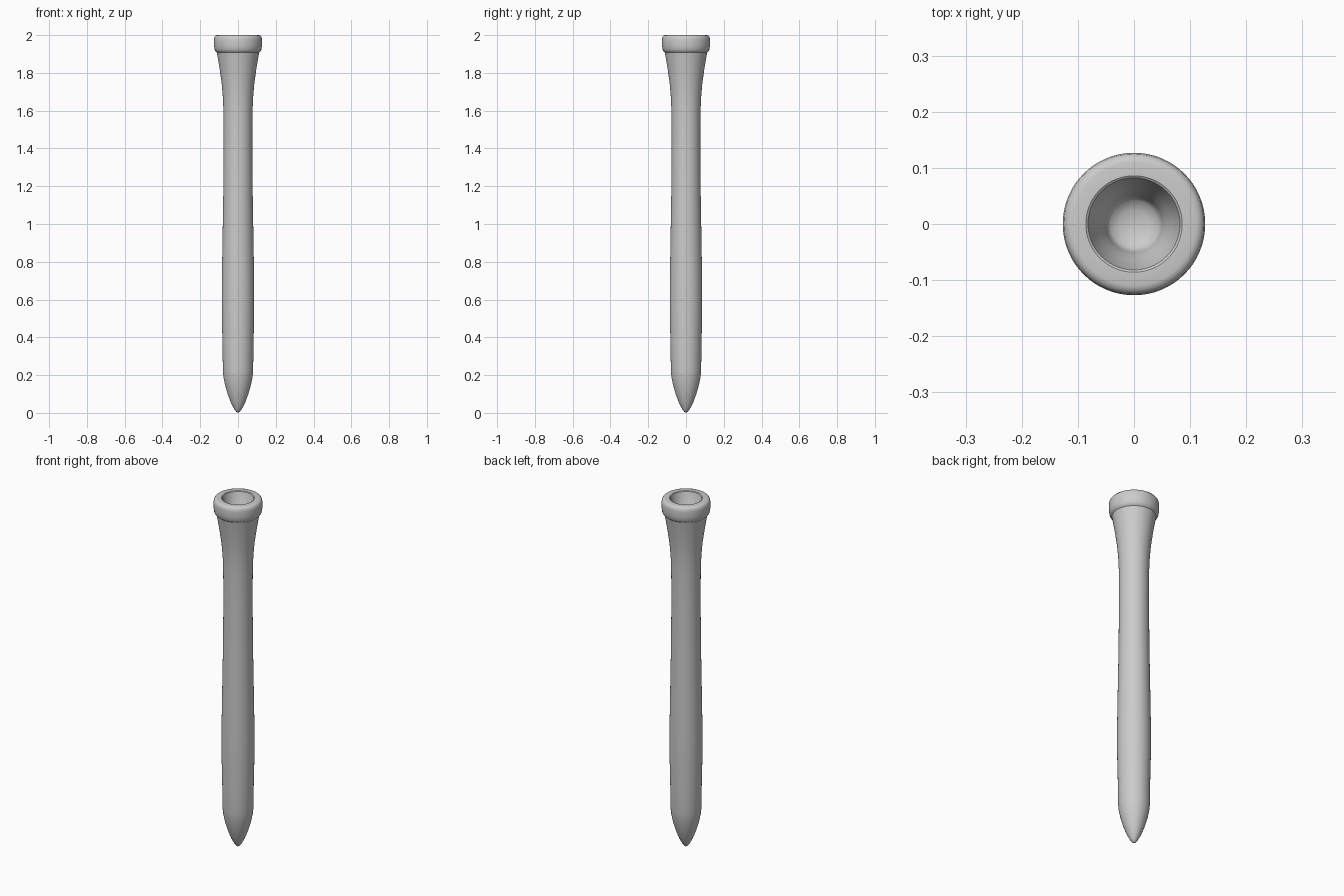
import bpy, bmesh, math

if "Cube" in bpy.data.objects:
    bpy.data.objects.remove(bpy.data.objects["Cube"])

SEGMENTS = 64

def lathe(name, profile):
    """Spin an (r, z) profile around z; profile begins and ends on the axis."""
    bm = bmesh.new()
    verts = [bm.verts.new((r, 0, z)) for r, z in profile]
    edges = [bm.edges.new(pair) for pair in zip(verts, verts[1:])]
    bmesh.ops.spin(bm, geom=verts + edges, cent=(0, 0, 0), axis=(0, 0, 1),
                   angle=2 * math.pi, steps=SEGMENTS, use_merge=True)
    bmesh.ops.remove_doubles(bm, verts=bm.verts[:], dist=0.0002)
    bmesh.ops.recalc_face_normals(bm, faces=bm.faces[:])
    mesh = bpy.data.meshes.new(name)
    bm.to_mesh(mesh)
    bm.free()
    obj = bpy.data.objects.new(name, mesh)
    bpy.context.collection.objects.link(obj)
    bpy.context.view_layer.objects.active = obj
    obj.select_set(True)
    bpy.ops.object.shade_smooth_by_angle(angle=math.radians(35))
    return obj

# Pointed tip and gently swelling shaft
tip = [(0, 0), (0.009, 0.005), (0.02, 0.02), (0.036, 0.05), (0.055, 0.1),
       (0.069, 0.15), (0.077, 0.19), (0.08, 0.22)]
shaft = [(0.082, 0.36), (0.086, 0.54), (0.086, 0.66), (0.083, 0.85),
         (0.078, 1.15), (0.076, 1.4), (0.077, 1.6)]

# Flared neck and rounded rim band
neck = [(0.08, 1.67), (0.086, 1.74), (0.097, 1.82), (0.107, 1.88), (0.112, 1.908)]
rim = [(0.119, 1.914), (0.124, 1.924), (0.127, 1.945), (0.127, 1.975),
       (0.125, 1.99), (0.118, 1.998), (0.11, 2.0), (0.086, 2.0)]

# Tapered cup with a small rounded well at the bottom
cup = [(0.082, 1.997), (0.076, 1.975), (0.066, 1.945), (0.055, 1.92),
       (0.051, 1.905), (0.048, 1.89), (0.042, 1.881), (0.025, 1.873), (0, 1.87)]

lathe("tee", tip + shaft + neck + rim + cup)
